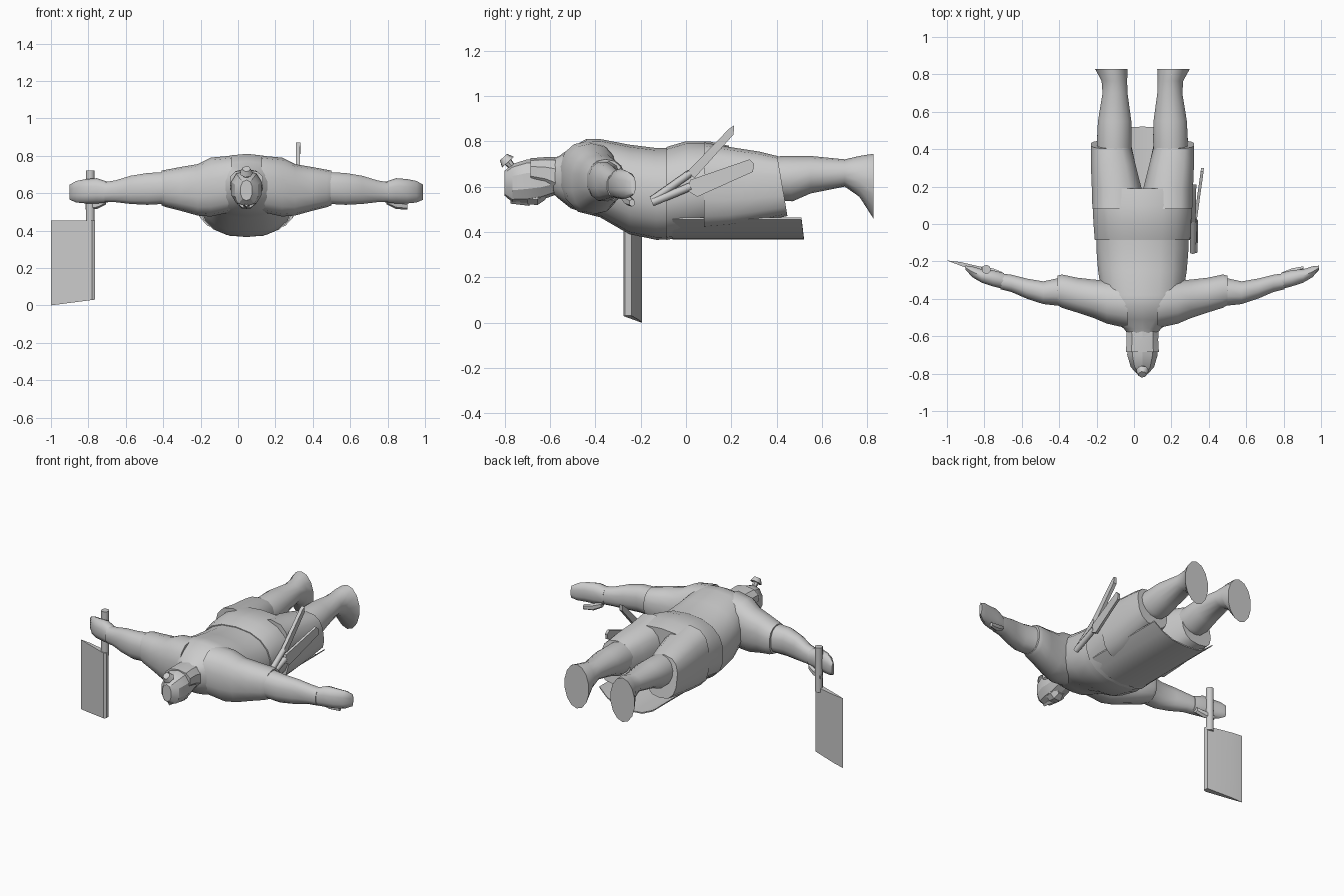
import bpy, bmesh, math
from mathutils import Vector

if "Cube" in bpy.data.objects:
    bpy.data.objects.remove(bpy.data.objects["Cube"])

CX = 0.045  # symmetry plane of the body
grey = bpy.data.materials.new("plain_grey")
grey.diffuse_color = (0.6, 0.6, 0.6, 1)
grey.use_nodes = True
grey.node_tree.nodes["Principled BSDF"].inputs["Base Color"].default_value = grey.diffuse_color


def make(name, verts, faces, angle=50):
    me = bpy.data.meshes.new(name)
    me.from_pydata([tuple(v) for v in verts], [], faces)
    bm = bmesh.new()
    bm.from_mesh(me)
    bmesh.ops.recalc_face_normals(bm, faces=bm.faces)
    bm.to_mesh(me)
    bm.free()
    me.materials.append(grey)
    ob = bpy.data.objects.new(name, me)
    bpy.context.collection.objects.link(ob)
    bpy.ops.object.select_all(action='DESELECT')
    ob.select_set(True)
    bpy.context.view_layer.objects.active = ob
    bpy.ops.object.shade_smooth_by_angle(angle=math.radians(angle))
    return ob


def skin(name, rings, angle=50):
    """Bridge equal rings of points and cap both ends."""
    n = len(rings[0])
    verts = [p for r in rings for p in r]
    faces = [tuple(range(n)), tuple(range(len(verts) - n, len(verts)))]
    for k in range(len(rings) - 1):
        for i in range(n):
            j = (i + 1) % n
            faces.append((k * n + i, k * n + j, (k + 1) * n + j, (k + 1) * n + i))
    return make(name, verts, faces, angle)


def loft(name, sections, axis='y', n=14, power=0.85, mirror=False, angle=50):
    """Sections: position, low/high across, low/high z, optional tilt."""
    rings = []
    for s in sections:
        pos, a0, a1, z0, z1 = s[:5]
        tilt = s[5] if len(s) > 5 else 0
        ring = []
        for i in range(n):
            t = 2 * math.pi * (i + 0.5) / n
            c, d = math.cos(t), math.sin(t)
            a = (a0 + a1) / 2 + (a1 - a0) / 2 * math.copysign(abs(c) ** power, c)
            dz = (z1 - z0) / 2 * math.copysign(abs(d) ** power, d)
            p, z = pos + tilt * dz, (z0 + z1) / 2 + dz
            x, y = (CX + a, p) if axis == 'y' else (CX + p, a)
            ring.append((2 * CX - x if mirror else x, y, z))
        rings.append(ring)
    return skin(name, rings, angle)


def rod(name, p, q, r0, r1=None, n=8):
    p, q = Vector(p), Vector(q)
    d = (q - p).normalized()
    u = d.orthogonal().normalized()
    v = d.cross(u)
    ring = lambda c, r: [c + r * (math.cos(2 * math.pi * i / n) * u
                                  + math.sin(2 * math.pi * i / n) * v) for i in range(n)]
    return skin(name, [ring(p, r0), ring(q, r0 if r1 is None else r1)])


# Torso with shoulders and belly, from the neck to the waist
loft("torso", [(-.60, -.07, .07, .58, .72), (-.56, -.10, .10, .545, .735),
               (-.51, -.17, .17, .505, .77), (-.44, -.205, .205, .48, .81),
               (-.38, -.22, .22, .465, .81), (-.25, -.24, .24, .39, .785),
               (-.13, -.25, .25, .365, .77), (-.03, -.25, .25, .37, .77)], n=18)

# Trousers: hips, then one tube per leg
loft("trouser_hips", [(-.085, -.258, .258, .365, .775), (0, -.265, .265, .38, .80),
                      (.10, -.27, .27, .40, .80), (.19, -.272, .272, .42, .78)], n=18)
for side, m in (("right", False), ("left", True)):
    loft(side + "_trouser_leg", [(.08, -.0, .27, .41, .795), (.19, .002, .273, .42, .775),
                                 (.32, .035, .278, .445, .755), (.425, .06, .278, .47, .735, -.17)],
         mirror=m, power=.75)
    # Boots, flaring down to a flat sole
    loft(side + "_boot", [(.38, .058, .242, .54, .73, -.2), (.45, .055, .245, .535, .735, -.2),
                          (.55, .057, .24, .57, .735), (.70, .078, .215, .60, .72),
                          (.765, .08, .22, .555, .735), (.828, .077, .255, .457, .745)],
         mirror=m, power=1)
    # Arm, forearm and hand stretched sideways
    loft(side + "_arm", [(.08, -.56, -.30, .50, .80), (.19, -.535, -.30, .475, .79),
                         (.26, -.505, -.295, .48, .755), (.35, -.475, -.285, .505, .74),
                         (.43, -.45, -.268, .525, .725), (.455, -.435, -.275, .535, .72)],
         'x', mirror=m)
    loft(side + "_forearm", [(.44, -.44, -.285, .54, .715), (.53, -.43, -.305, .535, .71),
                             (.62, -.40, -.29, .54, .695), (.70, -.365, -.27, .55, .67),
                             (.76, -.35, -.262, .55, .66)], 'x', n=12, mirror=m)
    loft(side + "_hand", [(.74, -.35, -.26, .55, .66), (.80, -.335, -.245, .545, .68),
                          (.86, -.315, -.24, .545, .675), (.91, -.285, -.225, .55, .665),
                          (.945, -.245, -.222, .565, .645)], 'x', n=10, mirror=m)
    loft(side + "_thumb", [(.75, -.29, -.255, .54, .575), (.80, -.272, -.235, .515, .56),
                           (.86, -.25, -.225, .512, .545)], 'x', n=6, mirror=m)

# Head, hood edge, nose, beard and hair knot
loft("head", [(-.56, -.075, .075, .57, .72), (-.64, -.08, .08, .54, .72),
              (-.70, -.085, .085, .53, .72), (-.765, -.065, .065, .53, .70),
              (-.80, -.032, .032, .56, .67)], n=10, angle=25)
loft("hood", [(-.575, -.09, .09, .565, .73), (-.62, -.088, .088, .59, .73),
              (-.685, -.092, .092, .61, .725)], n=10, angle=25)
loft("beard", [(-.62, -.035, .035, .54, .62), (-.655, -.055, .055, .515, .62),
               (-.70, -.05, .05, .52, .60)], n=8, angle=25)
loft("nose", [(-.69, -.02, .02, .515, .58), (-.775, -.01, .01, .525, .58)], n=6, angle=25)
rod("hair_knot_stem", (CX, -.765, .685), (CX, -.79, .715), .015, .02, 7)
rod("hair_knot", (CX, -.785, .708), (CX, -.805, .73), .036, .022, 7)

# Curved loincloth hanging below the trousers
arc = [(-.225, .455), (-.165, .405), (-.09, .372), (0, .366), (.09, .372), (.165, .405), (.225, .455)]
rings = []
for y, k in ((-.06, 0), (.51, 1)):
    lower = [(CX + x, y + .12 * k * (.45 - z) , z) for x, z in arc]
    upper = [(x, yy, z + .008) for x, yy, z in reversed(lower)]
    rings.append(lower + upper)
skin("loincloth", rings, 30)


def hip_blade(name, outline, x0, slope, thick):
    """Flat blade drawn in the y-z plane, leaning outwards along y."""
    skin(name, [[(x0 + slope * y + s * thick / 2, y, z) for y, z in outline]
                for s in (-1, 1)], 30)


# Two knives tucked at the right hip
hip_blade("upper_knife_blade", [(-.01, .65), (.19, .855), (.212, .87), (.21, .83), (.04, .64)],
          .318, .02, .022)
rod("upper_knife_handle", (.315, -.15, .54), (.318, .02, .66), .017)
hip_blade("lower_knife_blade", [(.0, .585), (.02, .63), (.28, .72), (.30, .70), (.295, .665), (.05, .555)],
          .325, .14, .016)
rod("lower_knife_handle", (.322, -.15, .53), (.325, .02, .60), .018)

# Cleaver held in the left hand: handle and wedge-shaped blade
rod("cleaver_handle", (-.79, -.243, .43), (-.79, -.243, .72), .024, n=10)
plan = [(-1, -.195), (-.93, -.222), (-.78, -.275), (-.765, -.268), (-.768, -.24), (-.93, -.203)]
skin("cleaver_blade", [[(x, y, .03 * (x + 1) / .23) for x, y in plan],
                       [(x, y, .455) for x, y in plan]], 25)
